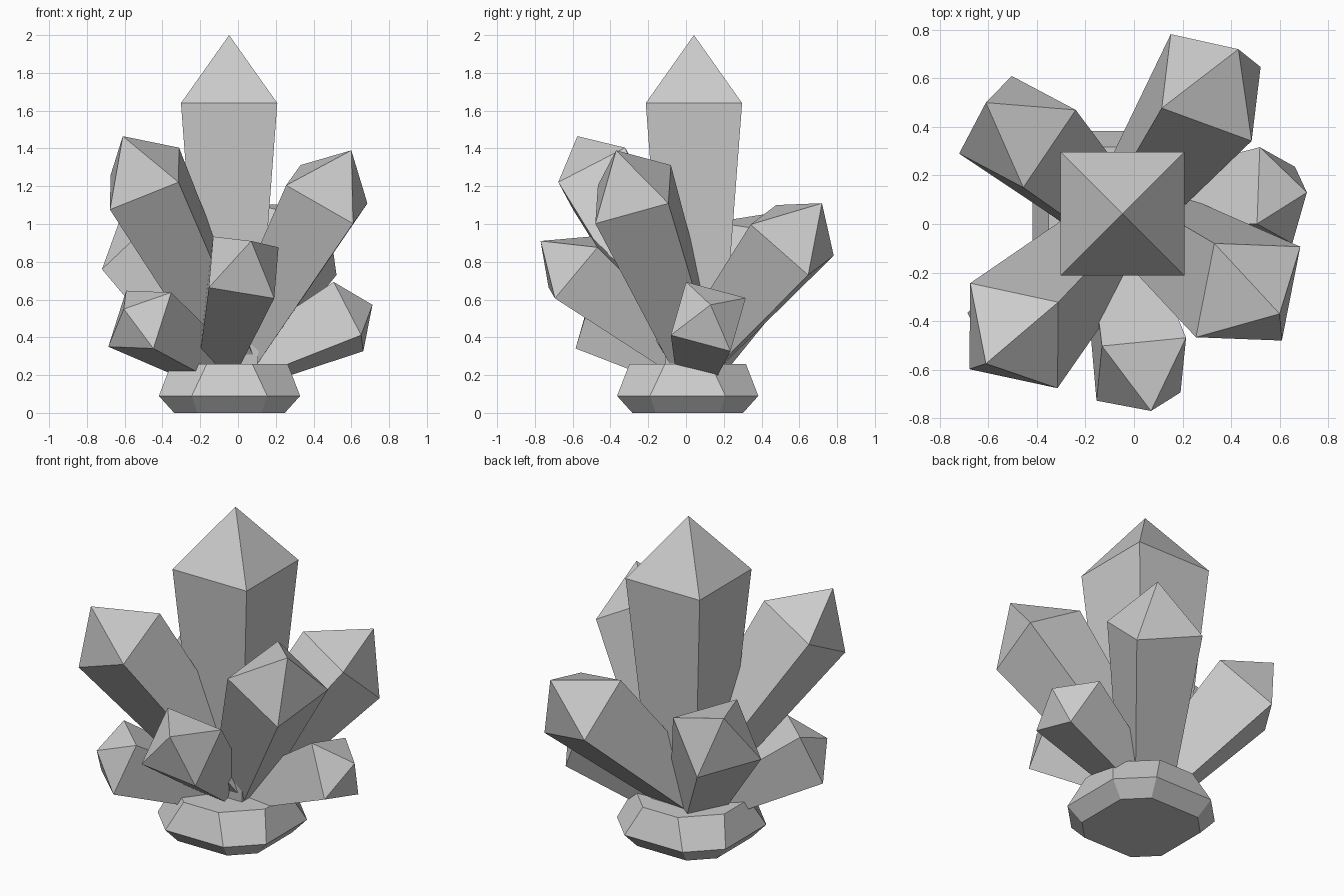
import bpy
from mathutils import Vector

if "Cube" in bpy.data.objects:
    bpy.data.objects.remove(bpy.data.objects["Cube"])


def make_mesh(name, verts, faces):
    mesh = bpy.data.meshes.new(name)
    mesh.from_pydata([tuple(v) for v in verts], [], faces)
    obj = bpy.data.objects.new(name, mesh)
    bpy.context.collection.objects.link(obj)
    return obj


def bridge(lower, upper, n):
    return [(lower + i, lower + (i + 1) % n, upper + (i + 1) % n, upper + i)
            for i in range(n)]


def crystal(name, centre, corner, tip, length, taper=0.56):
    """Square tapered prism with a pyramid tip.
    centre and corner describe the shoulder ring, length runs back to the root."""
    c, p, t = Vector(centre), Vector(corner), Vector(tip)
    axis = (t - c).normalized()
    r = p - c
    r -= axis * r.dot(axis)
    q = axis.cross(r)
    spokes = [r, q, -r, -q]
    root = c - axis * length
    verts = [root + s * taper for s in spokes] + [c + s for s in spokes] + [t]
    faces = [(3, 2, 1, 0)] + bridge(0, 4, 4)
    faces += [(4 + i, 4 + (i + 1) % 4, 8) for i in range(4)]
    return make_mesh(name, verts, faces)


# Rock base: stacked chamfered squares (z, half width, half flat edge)
cx, cy = -0.045, 0.009
verts = []
for z, a, b in [(0, 0.293, 0.17), (0.09, 0.374, 0.20), (0.26, 0.308, 0.12)]:
    for x, y in [(a, -b), (a, b), (b, a), (-b, a), (-a, b), (-a, -b), (-b, -a), (b, -a)]:
        verts.append((cx + x, cy + y, z))
faces = [tuple(range(7, -1, -1)), tuple(range(16, 24))]
make_mesh("rock_base", verts, faces + bridge(0, 8, 8) + bridge(8, 16, 8))

# Central crystal
crystal("centre_crystal", (-0.047, 0.042, 1.64), (0.208, 0.297, 1.64),
        (-0.047, 0.042, 2.0), 1.48)

# Leaning crystals around it
crystal("front_left_tall_crystal", (-0.495, -0.46, 1.24), (-0.31, -0.32, 1.40),
        (-0.61, -0.575, 1.465), 1.15)
crystal("front_right_tall_crystal", (0.47, -0.28, 1.157), (0.68, -0.09, 1.10),
        (0.60, -0.37, 1.39), 1.05)
crystal("back_right_crystal", (0.318, 0.562, 0.915), (0.15, 0.78, 0.83),
        (0.43, 0.72, 1.11), 0.92)
crystal("back_left_crystal", (-0.48, 0.38, 0.86), (-0.72, 0.29, 0.76),
        (-0.61, 0.50, 1.065), 0.90)
crystal("front_crystal", (0.03, -0.598, 0.77), (-0.13, -0.51, 0.94),
        (0.07, -0.77, 0.91), 0.78)
crystal("right_small_crystal", (0.585, 0.118, 0.51), (0.50, 0.0, 0.69),
        (0.712, 0.13, 0.572), 0.65)
crystal("front_left_small_crystal", (-0.52, -0.43, 0.494), (-0.354, -0.495, 0.638),
        (-0.605, -0.525, 0.55), 0.68)
